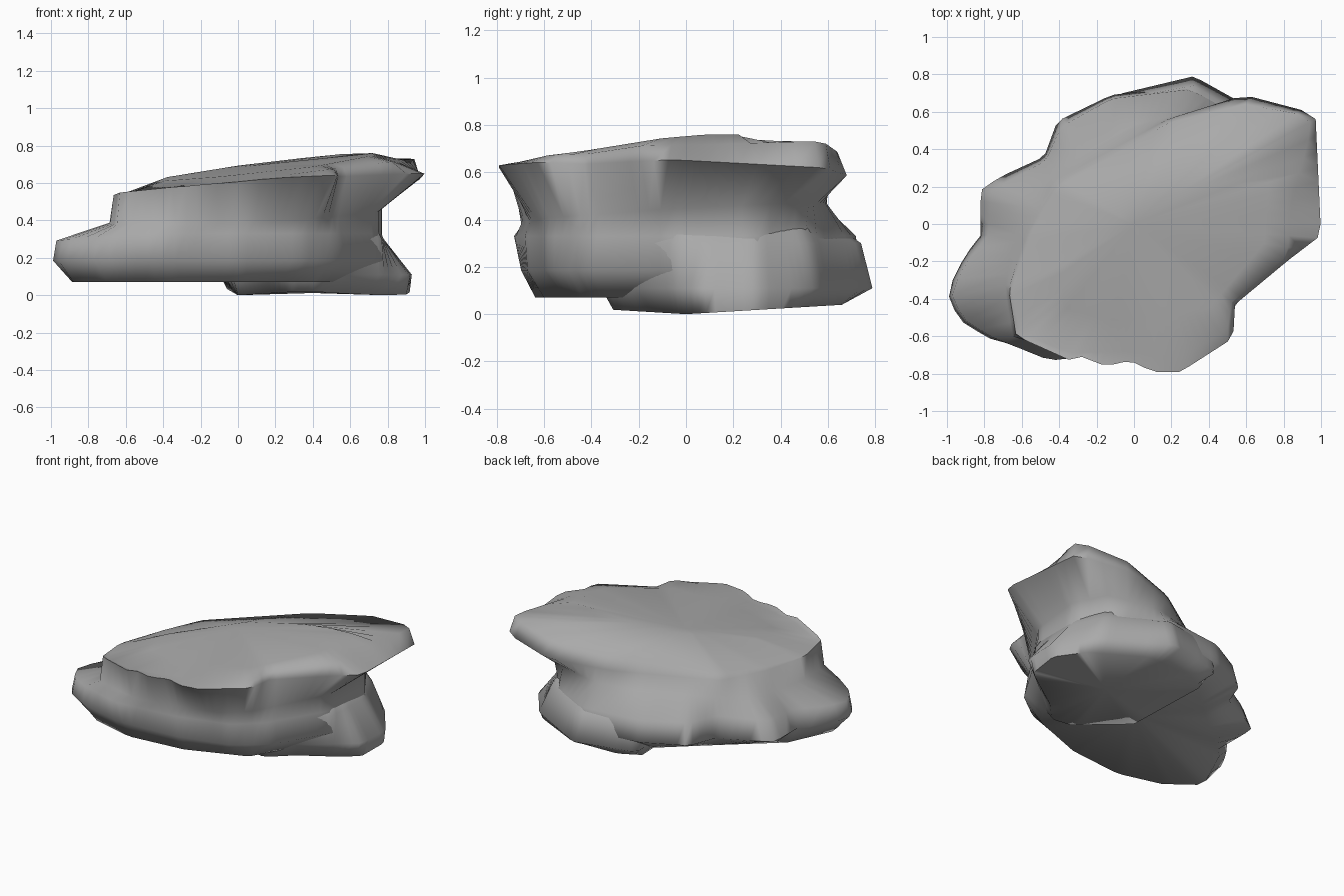
import bpy, bmesh, math
from mathutils import Vector

cube = bpy.data.objects.get("Cube")
if cube:
    bpy.data.objects.remove(cube, do_unlink=True)

stone = bpy.data.materials.new("grey stone")
stone.use_nodes = True
stone.diffuse_color = (0.4, 0.4, 0.4, 1)
stone.node_tree.nodes["Principled BSDF"].inputs["Base Color"].default_value = (0.4, 0.4, 0.4, 1)

SIDES = 84


def radius_at(outline, centre, angle):
    """Distance from the centre to the outline along one direction."""
    ray = Vector((math.cos(angle), math.sin(angle)))
    best = 0.0
    for i, point in enumerate(outline):
        a = Vector(outline[i - 1]) - centre
        edge = Vector(point) - centre - a
        det = ray.x * edge.y - ray.y * edge.x
        if abs(det) < 1e-9:
            continue
        along = (a.x * edge.y - a.y * edge.x) / det
        t = (a.x * ray.y - a.y * ray.x) / det
        if along > 0 and -1e-6 <= t <= 1 + 1e-6:
            best = max(best, along)
    return best


def loft_rock(name, centre, layers):
    """Join stacked outlines, each on its own tilted plane, into one stone."""
    centre = Vector(centre)
    bm = bmesh.new()
    rings = []
    for outline, height in layers:
        ring = []
        for i in range(SIDES):
            angle = math.tau * i / SIDES
            r = radius_at(outline, centre, angle)
            x = centre.x + r * math.cos(angle)
            y = centre.y + r * math.sin(angle)
            ring.append(bm.verts.new((x, y, height(x, y))))
        rings.append(ring)
    for low, high in zip(rings, rings[1:]):
        for i in range(SIDES):
            j = (i + 1) % SIDES
            bm.faces.new((low[i], low[j], high[j], high[i]))
    # fans close the underside and the crown
    for ring, layer in ((rings[0], layers[0]), (rings[-1], layers[-1])):
        hub = bm.verts.new((centre.x, centre.y, layer[1](*centre)))
        for i in range(SIDES):
            bm.faces.new((hub, ring[i], ring[(i + 1) % SIDES]))
    bmesh.ops.recalc_face_normals(bm, faces=bm.faces)
    mesh = bpy.data.meshes.new(name)
    bm.to_mesh(mesh)
    bm.free()
    mesh.materials.append(stone)
    obj = bpy.data.objects.new(name, mesh)
    bpy.context.collection.objects.link(obj)
    bpy.ops.object.select_all(action="DESELECT")
    obj.select_set(True)
    bpy.context.view_layer.objects.active = obj
    bpy.ops.object.shade_smooth_by_angle(angle=math.radians(75))


def level(z, slope_x=0.0, slope_y=0.0, limit=2.0):
    return lambda x, y: min(limit, z + slope_x * x + slope_y * y)


# main stone: underside, belly, shoulder, waist, overhanging rim, ridged top
underside = [(-.91, -.4), (-.7, -.56), (-.4, -.64), (0, -.6), (.4, -.45), (.6, -.1),
             (.6, .3), (.3, .5), (-.1, .5), (-.45, .2), (-.75, -.05)]
belly = [(-1, -.36), (-.94, -.51), (-.78, -.61), (-.45, -.7), (0, -.67), (.35, -.58),
         (.55, -.43), (.78, -.05), (.8, .3), (.6, .6), (.3, .74), (-.12, .69),
         (-.41, .55), (-.48, .36), (-.72, .25), (-.82, .18), (-.82, -.07), (-.9, -.16)]
shoulder = [(-.98, -.36), (-.92, -.5), (-.77, -.6), (-.45, -.73), (0, -.68), (.35, -.58),
            (.52, -.43), (.75, -.05), (.77, .3), (.6, .55), (.3, .72), (-.12, .67),
            (-.39, .52), (-.47, .34), (-.76, .18), (-.78, -.07), (-.88, -.18)]
waist = [(-.69, -.35), (-.65, -.6), (-.3, -.7), (0, -.66), (.3, -.6), (.46, -.48),
         (.56, -.33), (.75, -.05), (.77, .3), (.65, .52), (.3, .6), (0, .53),
         (-.4, .3), (-.62, .08)]
rim = [(-.67, -.35), (-.63, -.6), (-.34, -.73), (-.28, -.71), (-.15, -.76), (-.02, -.73),
       (.1, -.79), (.25, -.79), (.53, -.61), (.54, -.43), (.83, -.19), (1, -.06),
       (.97, .59), (.59, .69), (.18, .56), (-.43, .23), (-.58, -.05)]
top_edge = [(-.65, -.35), (-.61, -.58), (-.34, -.69), (0, -.68), (.2, -.73), (.5, -.57),
            (.52, -.42), (.82, -.17), (.84, .1), (.95, .52), (.93, .58), (.59, .64),
            (.18, .54), (-.41, .19), (-.55, -.05)]
ridge = [(-.38, -.45), (-.1, -.52), (.4, -.45), (.7, -.1), (.72, .23), (.35, .2),
         (0, .1), (-.38, -.22)]
loft_rock("main_stone", (0, 0), [
    (underside, level(.07)),
    (belly, level(.185)),
    (shoulder, level(.37, .08, 0, .33)),
    (waist, level(.425, .03, .05)),
    (rim, level(.57, .08, -.05)),
    (top_edge, level(.612, .125)),
    (ridge, level(.685, .095, .08, .76)),
])

# foot stone under the raised end
foot_base = [(0, 0), (.28, -.29), (.42, -.31), (.56, -.16), (.9, .08), (.92, .3),
             (.78, .47), (.42, .66), (.08, .65), (-.06, .57)]
foot_side = [(-.08, .05), (.25, -.34), (.45, -.36), (.58, -.22), (.92, .05), (.93, .3),
             (.75, .55), (.32, .79), (-.1, .69)]
foot_shoulder = [(-.1, .2), (.1, -.38), (.5, -.4), (.77, -.05), (.78, .3), (.68, .52),
                 (.32, .74), (-.12, .66)]
foot_neck = [(0, .1), (.1, -.3), (.5, -.33), (.7, 0), (.72, .3), (.6, .48), (.3, .55),
             (0, .45)]
loft_rock("foot_stone", (.4, .2), [
    (foot_base, lambda x, y: .06 * abs(y)),
    (foot_side, level(.11)),
    (foot_shoulder, level(.3)),
    (foot_neck, level(.43)),
])
